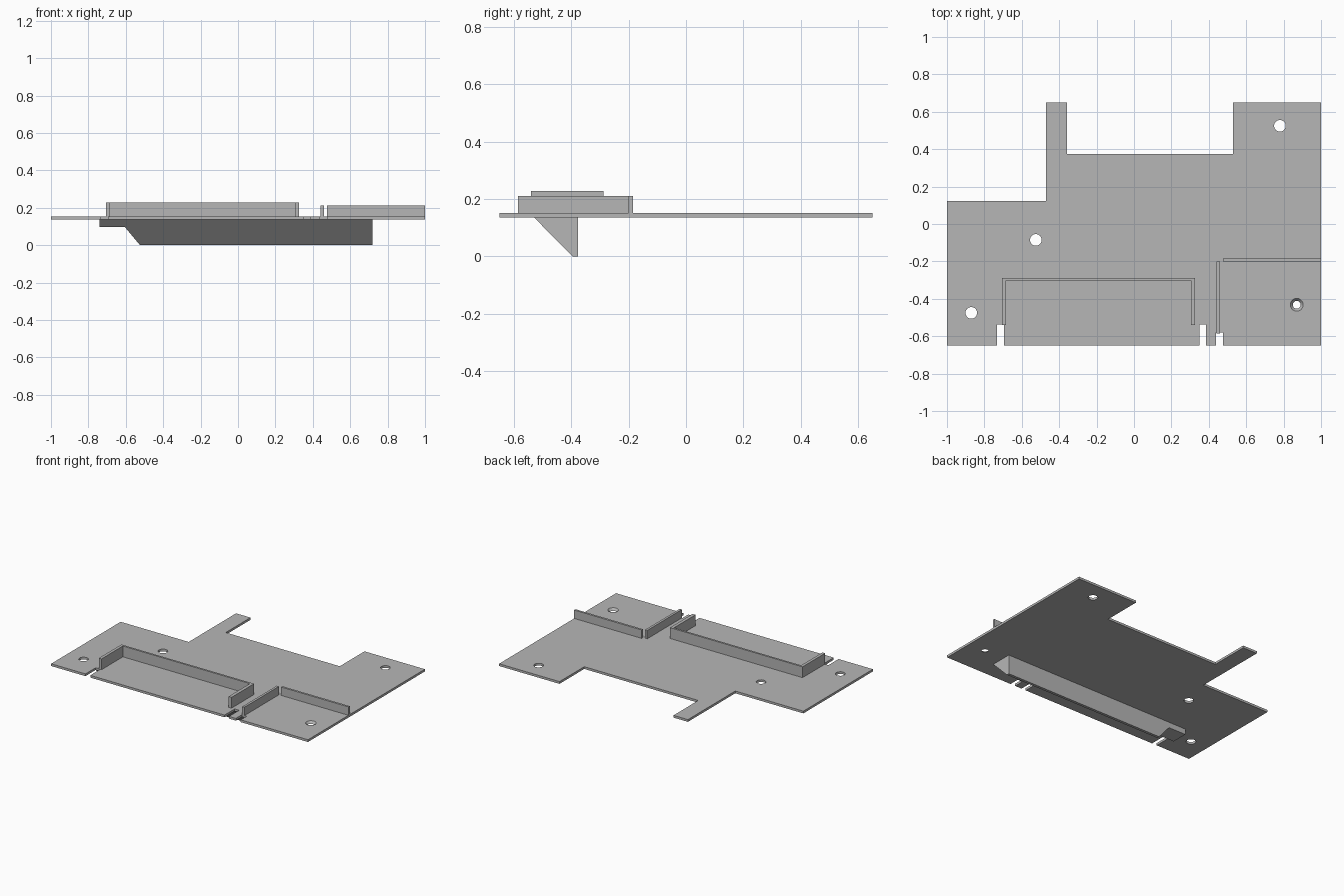
import bpy
import bmesh
from mathutils import Matrix, Vector

cube = bpy.data.objects.get("Cube")
if cube:
    bpy.data.objects.remove(cube, do_unlink=True)

grey = bpy.data.materials.new("plain_grey")
grey.use_nodes = True
grey.diffuse_color = (0.47, 0.47, 0.47, 1)
grey.node_tree.nodes["Principled BSDF"].inputs["Base Color"].default_value = grey.diffuse_color

BOTTOM, TOP = 0.136, 0.152      # plate faces
BACK, FRONT = 0.65, -0.65


def finish(name, bm):
    bmesh.ops.recalc_face_normals(bm, faces=bm.faces)
    mesh = bpy.data.meshes.new(name)
    bm.to_mesh(mesh)
    bm.free()
    mesh.materials.append(grey)
    obj = bpy.data.objects.new(name, mesh)
    bpy.context.collection.objects.link(obj)
    return obj


def prism(name, points, offset):
    """Extrude a flat outline of 3D points along offset."""
    bm = bmesh.new()
    face = bm.faces.new([bm.verts.new(p) for p in points])
    extruded = bmesh.ops.extrude_face_region(bm, geom=[face], use_keep_orig=True)
    moved = [v for v in extruded["geom"] if isinstance(v, bmesh.types.BMVert)]
    bmesh.ops.translate(bm, verts=moved, vec=Vector(offset))
    return finish(name, bm)


def wall(name, outline, height):
    return prism(name, [(x, y, TOP) for x, y in outline], (0, 0, height))


def box_outline(x0, x1, y0, y1):
    return [(x0, y0), (x1, y0), (x1, y1), (x0, y1)]


def cone_cutter(x, y, low_radius, high_radius):
    bm = bmesh.new()
    bmesh.ops.create_cone(bm, cap_ends=True, segments=32,
                          radius1=low_radius, radius2=high_radius, depth=TOP - BOTTOM + 0.004,
                          matrix=Matrix.Translation((x, y, (TOP + BOTTOM) / 2)))
    return finish("hole_cutter", bm)


def cut(target, cutter):
    cutter.hide_render = True
    mod = target.modifiers.new("cut", 'BOOLEAN')
    mod.operation = 'DIFFERENCE'
    mod.solver = 'EXACT'
    mod.object = cutter
    with bpy.context.temp_override(object=target, active_object=target):
        bpy.ops.object.modifier_apply(modifier=mod.name)
    bpy.data.objects.remove(cutter, do_unlink=True)


# Base plate: stepped back edge, three slots in the front edge
outline = [(-1, FRONT)]
for x0, x1, depth in [(-0.733, -0.695, -0.537), (0.35, 0.385, -0.537), (0.438, 0.476, -0.58)]:
    outline += [(x0, FRONT), (x0, depth), (x1, depth), (x1, FRONT)]
outline += [(1, FRONT), (1, BACK), (0.53, BACK), (0.53, 0.375), (-0.358, 0.375),
            (-0.358, BACK), (-0.47, BACK), (-0.47, 0.123), (-1, 0.123)]
plate = prism("base_plate", [(x, y, BOTTOM) for x, y in outline], (0, 0, TOP - BOTTOM))

# Screw holes, the last one countersunk
for x, y in [(0.78, 0.525), (-0.525, -0.085), (-0.87, -0.475)]:
    cut(plate, cone_cutter(x, y, 0.031, 0.031))
cut(plate, cone_cutter(0.87, -0.432, 0.019, 0.036))

# Tall three-sided wall, open to the front
wall("tall_wall", [(-0.706, -0.54), (-0.685, -0.54), (-0.685, -0.302), (0.304, -0.302),
                   (0.304, -0.54), (0.327, -0.54), (0.327, -0.288), (-0.706, -0.288)], 0.076)

# Low walls around the front left corner
wall("low_side_wall", box_outline(0.442, 0.459, -0.585, -0.2), 0.059)
wall("low_back_wall", box_outline(0.475, 1, -0.2, -0.185), 0.059)

# Wedge rib under the plate, with one end cut shallow
rib = prism("under_rib", [(-0.74, -0.53, BOTTOM), (-0.74, -0.395, 0),
                          (-0.74, -0.376, 0), (-0.74, -0.376, BOTTOM)], (1.46, 0, 0))
cut(rib, prism("rib_cutter", [(x, -0.7, z) for x, z in
                              [(-0.8, -0.1), (-0.8, 0.097), (-0.605, 0.097),
                               (-0.524, 0), (-0.44, -0.1)]], (0, 0.5, 0)))
